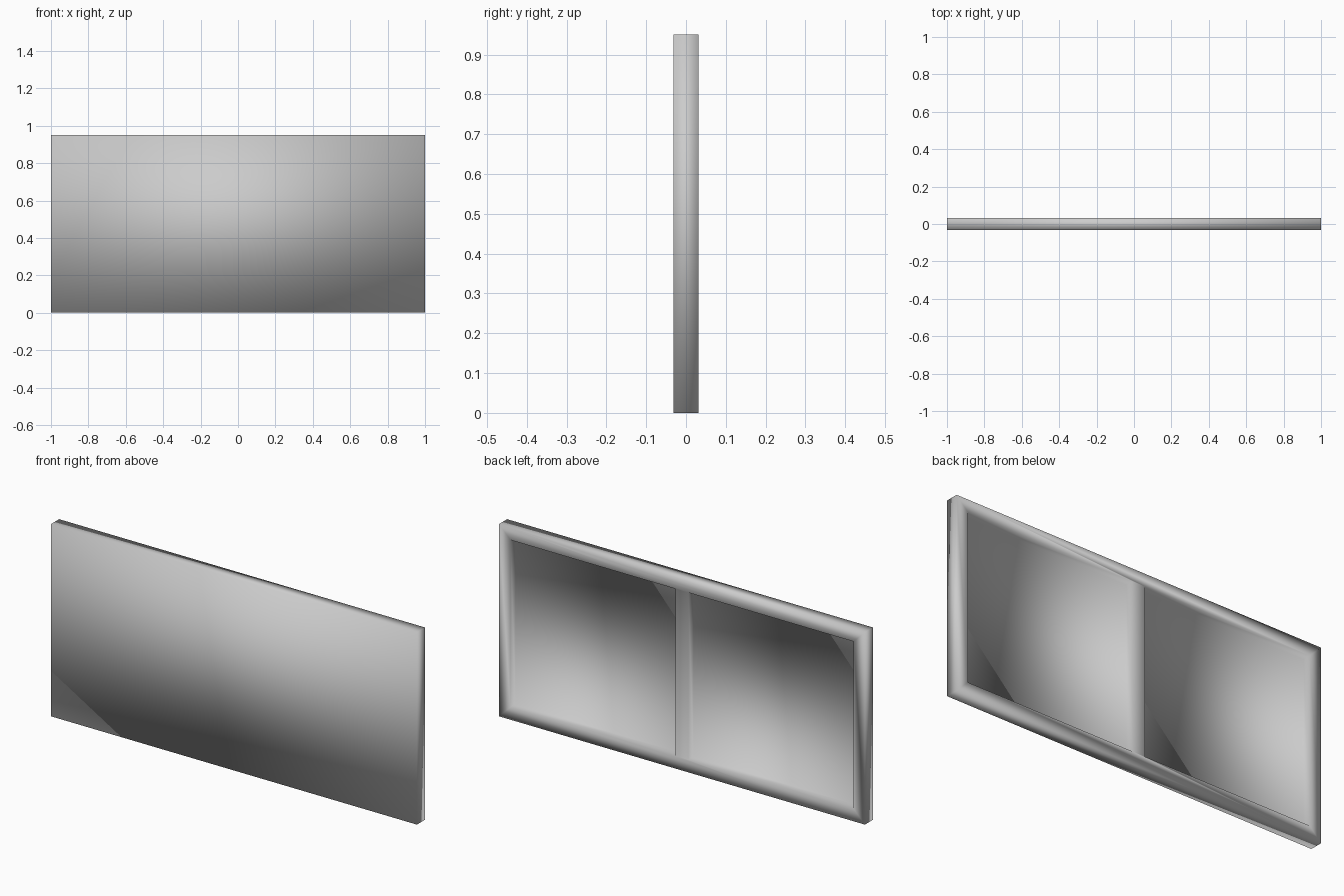
import bpy
import bmesh
from mathutils import Vector

# Main dimensions
WIDTH, DEPTH, HEIGHT = 2.0, 0.063, 0.95
FRAME = 0.062         # width of the rim around the back
HALF_STUD = 0.035     # half the width of the middle upright
RECESS = 0.04         # how deep the two bays sink in from the back

cube = bpy.data.objects.get("Cube")
if cube:
    bpy.data.objects.remove(cube, do_unlink=True)


def make_material(name, color):
    mat = bpy.data.materials.new(name)
    mat.use_nodes = True
    mat.diffuse_color = color
    bsdf = next(n for n in mat.node_tree.nodes if n.type == "BSDF_PRINCIPLED")
    bsdf.inputs["Base Color"].default_value = color
    return mat


# Solid slab standing on the ground
bm = bmesh.new()
bmesh.ops.create_cube(bm, size=1)
bmesh.ops.scale(bm, vec=(WIDTH, DEPTH, HEIGHT), verts=bm.verts)
bmesh.ops.translate(bm, vec=(0, 0, HEIGHT / 2), verts=bm.verts)
bm.normal_update()

# Rim around the back
back = max(bm.faces, key=lambda f: f.calc_center_median().y)
bmesh.ops.inset_individual(bm, faces=[back], thickness=FRAME, use_even_offset=True)

# Middle upright, cut out of the inner back face only
inner = [back]
for x in (-HALF_STUD, HALF_STUD):
    edges = {e for f in inner for e in f.edges}
    verts = {v for f in inner for v in f.verts}
    cut = bmesh.ops.bisect_plane(bm, geom=inner + list(edges) + list(verts),
                                 plane_co=Vector((x, 0, 0)), plane_no=Vector((1, 0, 0)))
    inner = [g for g in cut["geom"] if isinstance(g, bmesh.types.BMFace)]

# Two recessed bays
bm.normal_update()
bays = [f for f in inner if abs(f.calc_center_median().x) > HALF_STUD]
sunk = bmesh.ops.extrude_face_region(bm, geom=bays)
moved = [g for g in sunk["geom"] if isinstance(g, bmesh.types.BMVert)]
bmesh.ops.translate(bm, vec=(0, -RECESS, 0), verts=moved)
leftover = [f for f in bays if f.is_valid]
if leftover:
    bmesh.ops.delete(bm, geom=leftover, context="FACES_ONLY")
bmesh.ops.recalc_face_normals(bm, faces=bm.faces)

# Smooth shading across every edge
for face in bm.faces:
    face.smooth = True

mesh = bpy.data.meshes.new("framed_panel")
bm.to_mesh(mesh)
bm.free()
mesh.materials.append(make_material("light_grey", (0.6, 0.6, 0.6, 1)))
panel = bpy.data.objects.new("framed_panel", mesh)
bpy.context.collection.objects.link(panel)
